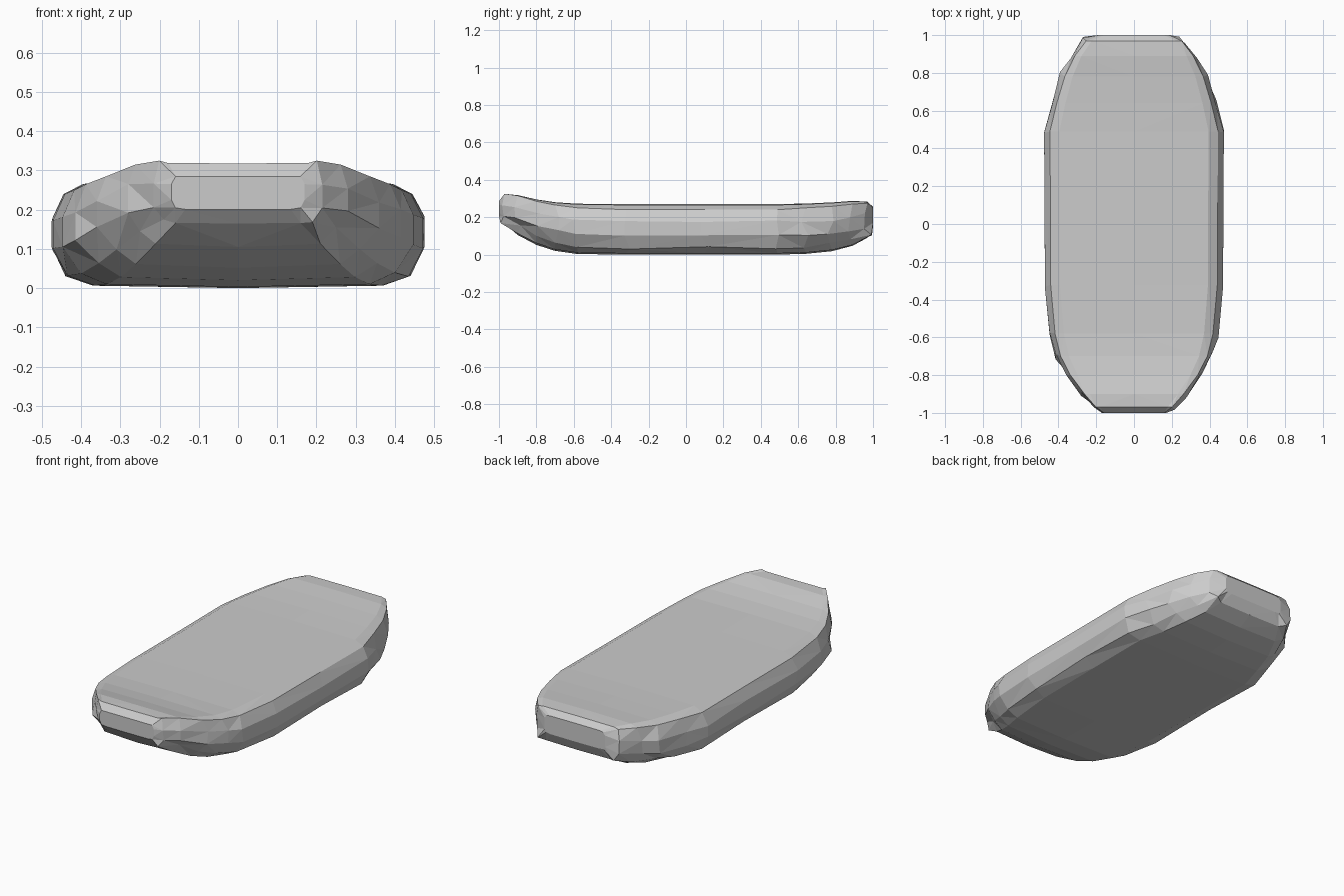
import bpy, bmesh, random

random.seed(4)

# Stations along the hull:
# y, half width, deck edge z, deck centre z, upper side z, lower side z, chine half width, chine z, keel z
stations = [
    (-1.00, 0.17, 0.285, 0.285, 0.265, 0.225, 0.16, 0.205, 0.20),
    (-0.97, 0.215, 0.325, 0.318, 0.27, 0.21, 0.19, 0.17, 0.165),
    (-0.90, 0.28, 0.315, 0.318, 0.26, 0.19, 0.25, 0.15, 0.105),
    (-0.80, 0.36, 0.285, 0.295, 0.225, 0.15, 0.31, 0.105, 0.052),
    (-0.70, 0.415, 0.265, 0.28, 0.20, 0.125, 0.355, 0.065, 0.02),
    (-0.58, 0.447, 0.25, 0.272, 0.185, 0.11, 0.40, 0.042, 0.003),
    (-0.32, 0.472, 0.24, 0.27, 0.175, 0.10, 0.435, 0.036, 0.0),
    (0.10, 0.473, 0.24, 0.27, 0.175, 0.10, 0.44, 0.035, 0.0),
    (0.49, 0.476, 0.24, 0.27, 0.175, 0.10, 0.44, 0.036, 0.0),
    (0.64, 0.437, 0.25, 0.273, 0.18, 0.105, 0.39, 0.042, 0.004),
    (0.78, 0.392, 0.258, 0.279, 0.185, 0.11, 0.345, 0.055, 0.018),
    (0.89, 0.335, 0.27, 0.287, 0.20, 0.125, 0.29, 0.075, 0.047),
    (0.97, 0.27, 0.275, 0.283, 0.215, 0.145, 0.24, 0.105, 0.09),
    (1.00, 0.19, 0.25, 0.255, 0.235, 0.17, 0.18, 0.155, 0.15),
]


def section(w, ze, zt, zu, zl, xc, zc, zb):
    """Closed ring from the deck centre down one side and up the other."""
    half = [(w * 0.83, zt - 0.15 * (zt - ze)), (w * 0.935, ze), (w, zu), (w, zl),
            (xc, zc), (xc * 0.84, zb + 0.18 * (zc - zb))]
    return [(0, zt)] + half + [(0, zb)] + [(-x, z) for x, z in reversed(half)]


# Loft the hull through its stations
bm = bmesh.new()
rings = []
last = len(stations) - 1
for i, (y, *values) in enumerate(stations):
    ring = []
    for k, (x, z) in enumerate(section(*values)):
        # slight irregularity of the chipped side facets
        rough = k in (3, 4, 5, 9, 10, 11) and 0 < i < last
        dy = random.uniform(-0.025, 0.025) if rough else 0
        dz = random.uniform(-0.008, 0.008) if rough else 0
        ring.append(bm.verts.new((x, y + dy, z + dz)))
    rings.append(ring)
count = len(rings[0])
for a, b in zip(rings, rings[1:]):
    for k in range(count):
        n = (k + 1) % count
        bm.faces.new((a[k], a[n], b[n], b[k]))

# Blunt bow and stern
bm.faces.new(rings[0])
bm.faces.new(rings[-1])
bmesh.ops.triangulate(bm, faces=bm.faces[:])
bmesh.ops.recalc_face_normals(bm, faces=bm.faces[:])
mesh = bpy.data.meshes.new("hull")
bm.to_mesh(mesh)
bm.free()
hull = bpy.data.objects.new("hull", mesh)
bpy.context.collection.objects.link(hull)
